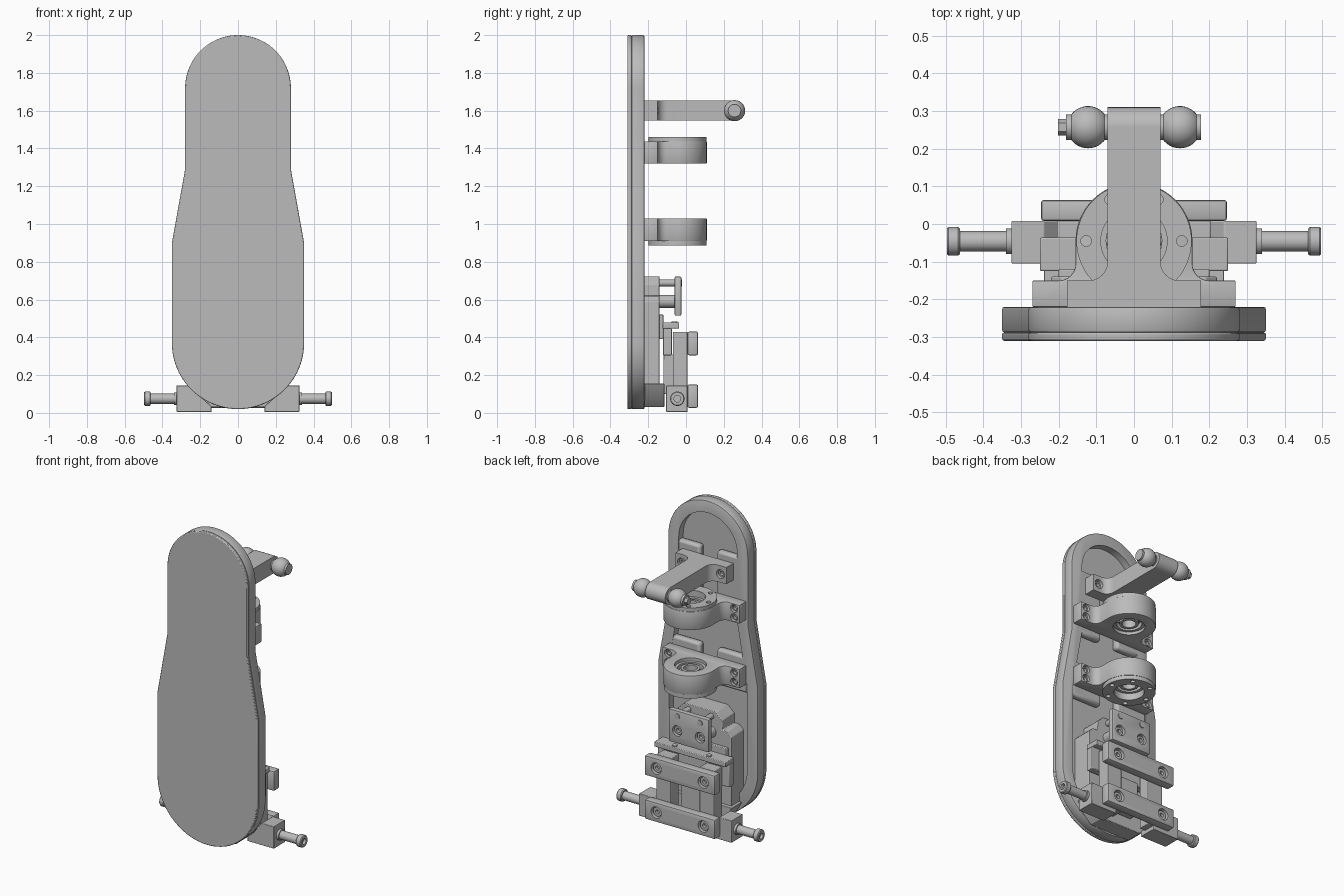
import bpy, bmesh
from math import sin, cos, pi, radians
from mathutils import Vector

if "Cube" in bpy.data.objects:
    bpy.data.objects.remove(bpy.data.objects["Cube"])

grey = bpy.data.materials.new("machined_grey")
grey.use_nodes = True
grey.diffuse_color = (0.5, 0.5, 0.5, 1)
grey.node_tree.nodes["Principled BSDF"].inputs["Base Color"].default_value = (0.5, 0.5, 0.5, 1)

PLACE = {"x": lambda u, v, w: (w, u, v),
         "y": lambda u, v, w: (u, w, v),
         "z": lambda u, v, w: (u, v, w)}


def finish(name, bm, bevel=0.0):
    bmesh.ops.recalc_face_normals(bm, faces=bm.faces)
    mesh = bpy.data.meshes.new(name)
    bm.to_mesh(mesh)
    bm.free()
    mesh.materials.append(grey)
    ob = bpy.data.objects.new(name, mesh)
    bpy.context.collection.objects.link(ob)
    if bevel:
        mod = ob.modifiers.new("edge", "BEVEL")
        mod.width, mod.segments, mod.limit_method = bevel, 2, "ANGLE"
        mod.angle_limit = radians(40)
    return ob


def prism(name, pts, axis, a, b, bevel=0.0):
    """Extrude a flat outline along an axis from a to b."""
    bm = bmesh.new()
    lo = [bm.verts.new(PLACE[axis](u, v, a)) for u, v in pts]
    hi = [bm.verts.new(PLACE[axis](u, v, b)) for u, v in pts]
    bm.faces.new(lo)
    bm.faces.new(hi)
    for i in range(len(pts)):
        j = (i + 1) % len(pts)
        bm.faces.new((lo[i], lo[j], hi[j], hi[i]))
    return finish(name, bm, bevel)


def box(name, x, y, z, bevel=0.004):
    return prism(name, [(x[0], y[0]), (x[1], y[0]), (x[1], y[1]), (x[0], y[1])], "z", *z, bevel)


def lathe(name, profile, axis, centre, closed=False, steps=32):
    """Turn (radius, position) pairs around an axis through the centre."""
    bm = bmesh.new()
    vs = [bm.verts.new(PLACE[axis](r, 0, w)) for r, w in profile]
    ends = vs + vs[:1] if closed else vs
    es = [bm.edges.new(p) for p in zip(ends, ends[1:])]
    bmesh.ops.spin(bm, geom=vs + es, cent=(0, 0, 0), axis=PLACE[axis](0, 0, 1),
                   angle=2 * pi, steps=steps)
    bmesh.ops.remove_doubles(bm, verts=bm.verts, dist=1e-5)
    bmesh.ops.translate(bm, verts=bm.verts, vec=Vector(centre))
    return finish(name, bm)


def rod(name, axis, centre, r, a, b, steps=32):
    return lathe(name, [(0, a), (r, a), (r, b), (0, b)], axis, centre, steps=steps)


def cut(ob, *cutters):
    bpy.context.view_layer.objects.active = ob
    for c in cutters:
        c.hide_render = True
        mod = ob.modifiers.new("cut", "BOOLEAN")
        mod.operation, mod.solver, mod.object = "DIFFERENCE", "EXACT", c
    for mod in list(ob.modifiers):
        bpy.ops.object.modifier_apply(modifier=mod.name)
    for c in cutters:
        bpy.data.objects.remove(c)


def arc(cx, cy, r, a0, a1, n=12):
    return [(cx + r * cos(radians(a0 + (a1 - a0) * i / n)),
             cy + r * sin(radians(a0 + (a1 - a0) * i / n))) for i in range(n + 1)]


def mirrored(half):
    return half + [(-u, v) for u, v in reversed(half) if abs(u) > 1e-5]


def bolted(ob, spots, y, r=0.032):
    """Counterbore a rear face and sink a socket bolt in each hole."""
    cut(ob, *[rod("cutter", "y", (x, 0, z), r, y - 0.035, y + 0.02, 24) for x, z in spots])
    for x, z in spots:
        lathe("socket_bolt", [(0, y - 0.03), (0.013, y - 0.03), (0.013, y - 0.012),
                              (r * 0.8, y - 0.012), (r * 0.8, y - 0.036)],
              "y", (x, 0, z), steps=18)


# Pedal plate: front skin and recessed rear body
def outline(i):
    half = arc(0, 0.37, 0.35 - i, -90, 0, 24)
    half += [(0.35 - i, 0.9), (0.28 - i, 1.29)] + arc(0, 1.72, 0.28 - i, 0, 90, 24)
    return mirrored(half)


prism("front_skin", outline(0), "y", -0.31, -0.288, 0.005)
plate = prism("plate_body", outline(0), "y", -0.288, -0.22, 0.006)
cut(plate, prism("cutter", outline(0.075), "y", -0.265, -0.1))
for s in (-1, 1):
    for z0, z1, x1 in ((1.28, 1.70, 0.22), (0.85, 1.08, 0.275)):
        box("mounting_pad", sorted((s * 0.06, s * x1)), (-0.27, -0.221), (z0, z1), 0.015)

# Upper arm with cross pin and ball ends
plan = mirrored([(0.178, -0.22), (0.178, -0.15)] + arc(0.12, -0.1, 0.05, 270, 180, 8)
                + [(0.07, 0.257)])
arm = prism("top_arm", plan, "z", 1.547, 1.653)
bolted(arm, [(-0.137, 1.6), (0.137, 1.6)], -0.15, 0.028)
pin = (0, 0.257, 1.6)
rod("arm_rounded_end", "x", pin, 0.053, -0.07, 0.07)
rod("cross_pin", "x", pin, 0.034, -0.18, 0.178)
rod("pin_hex_end", "x", pin, 0.022, -0.202, -0.17, 6)
for s in (-1, 1):
    ball = [(0.056 * cos(t), s * 0.122 + 0.056 * sin(t))
            for t in [radians(-56 + 8 * i) for i in range(15)]]
    lathe("ball_end", [(0, ball[0][1])] + ball + [(0, ball[-1][1])], "x", pin)

# Bearing arms: the upper one capped on top, the lower one capped below
plan = mirrored([(0.27, -0.22), (0.27, -0.15)] + arc(0.2, -0.105, 0.045, 270, 180, 8)
                + arc(0, -0.045, 0.155, 0, 90, 20))
hub = (0, -0.045, 0)
for z0, z1, c0, c1 in ((1.32, 1.437, 1.437, 1.46), (0.91, 1.03, 0.885, 0.91)):
    arm = prism("bearing_arm", plan, "z", z0, z1, 0.003)
    cut(arm, rod("cutter", "z", hub, 0.092, z0 - 0.1, z1 + 0.1))
    mid = (z0 + z1) / 2
    bolted(arm, [(s * 0.232, mid + d) for s in (-1, 1) for d in (-0.029, 0.029)], -0.15, 0.024)
    cap = lathe("bearing_cap", [(0.088, c0), (0.153, c0), (0.153, c1), (0.088, c1)],
                "z", hub, True, 48)
    ring = [(0.127 * cos(i * pi / 3), hub[1] + 0.127 * sin(i * pi / 3)) for i in range(6)]
    cut(cap, *[rod("cutter", "z", (x, y, 0), 0.014, c0 - 0.05, c1 + 0.05, 16) for x, y in ring])
    b0, b1 = mid - 0.04, mid + 0.04
    lathe("outer_race", [(0.074, b0), (0.092, b0), (0.092, b1), (0.074, b1)], "z", hub, True)
    lathe("inner_race", [(0.04, b0), (0.056, b0), (0.056, b1), (0.04, b1)], "z", hub, True)
    lathe("ball_cage", [(0.056, mid - 0.01), (0.074, mid - 0.01), (0.074, mid + 0.01),
                        (0.056, mid + 0.01)], "z", hub, True)
    for i in range(12):
        bm = bmesh.new()
        bmesh.ops.create_uvsphere(bm, u_segments=12, v_segments=8, radius=0.016)
        t = i * pi / 6
        bmesh.ops.translate(bm, verts=bm.verts,
                            vec=(0.065 * cos(t), hub[1] + 0.065 * sin(t), mid))
        finish("bearing_ball", bm)

# Lower mechanism base
base = mirrored([(0.16, 0.06), (0.22, 0.13), (0.22, 0.59), (0.19, 0.62), (0.155, 0.62),
                 (0.155, 0.68), (0.11, 0.722)])
prism("mechanism_base", base, "y", -0.268, -0.14, 0.004)
foot = mirrored([(0.14, 0.03), (0.2, 0.085), (0.24, 0.155)])
prism("base_foot", foot, "y", -0.22, -0.115, 0.003)

# Upper clamp plate on standoffs
clamp = box("clamp_plate", (-0.14, 0.14), (-0.06, -0.025), (0.515, 0.722), 0.006)
bolted(clamp, [(-0.08, 0.595), (0.08, 0.595)], -0.025, 0.033)
for s in (-1, 1):
    rod("thick_standoff", "y", (s * 0.08, 0, 0.59), 0.034, -0.15, -0.055)
    rod("guide_pin", "y", (s * 0.08, 0, 0.688), 0.018, -0.15, -0.02)

# Middle bracket
box("rear_slide", (-0.2, 0.2), (-0.145, -0.12), (0.39, 0.52))
box("bracket_shelf", (-0.25, 0.25), (-0.125, -0.036), (0.447, 0.478))
box("bracket_web", (-0.25, 0.25), (-0.122, -0.075), (0.305, 0.448))
for x in (-0.12, 0.12):
    rod("shelf_screw", "z", (x, -0.06, 0), 0.016, 0.47, 0.484, 16)

# Sensor beam, links and cross bars
for s in (-1, 1):
    box("side_link", sorted((s * 0.1, s * 0.205)), (-0.07, 0.008), (0.03, 0.428))
box("centre_beam", (-0.07, 0.07), (-0.12, -0.05), (0.1, 0.31))
for z0, z1 in ((0.305, 0.43), (0.027, 0.15)):
    bar = box("cross_bar", (-0.247, 0.247), (0.008, 0.064), (z0, z1), 0.008)
    bolted(bar, [(-0.165, (z0 + z1) / 2), (0.165, (z0 + z1) / 2)], 0.064, 0.036)

# Side blocks with pivot bolts
for s in (-1, 1):
    block = [(0.14, 0.005), (0.325, 0.005), (0.325, 0.145), (0.24, 0.145), (0.14, 0.04)]
    prism("side_block", [(s * x, z) for x, z in block], "y", -0.105, 0.008, 0.003)
    bolt = [(0, 0.32), (0.034, 0.32), (0.034, 0.34), (0.027, 0.34), (0.027, 0.462),
            (0.034, 0.462), (0.038, 0.467), (0.038, 0.492), (0.034, 0.497),
            (0.018, 0.497), (0.018, 0.48), (0, 0.48)]
    lathe("pivot_bolt", [(r, s * x) for r, x in bolt], "x", (0, -0.046, 0.075))

# Smooth the curved faces
bpy.ops.object.select_all(action="DESELECT")
for ob in bpy.context.collection.objects:
    if ob.type == "MESH":
        ob.select_set(True)
        bpy.context.view_layer.objects.active = ob
bpy.ops.object.shade_smooth_by_angle(angle=radians(30))
